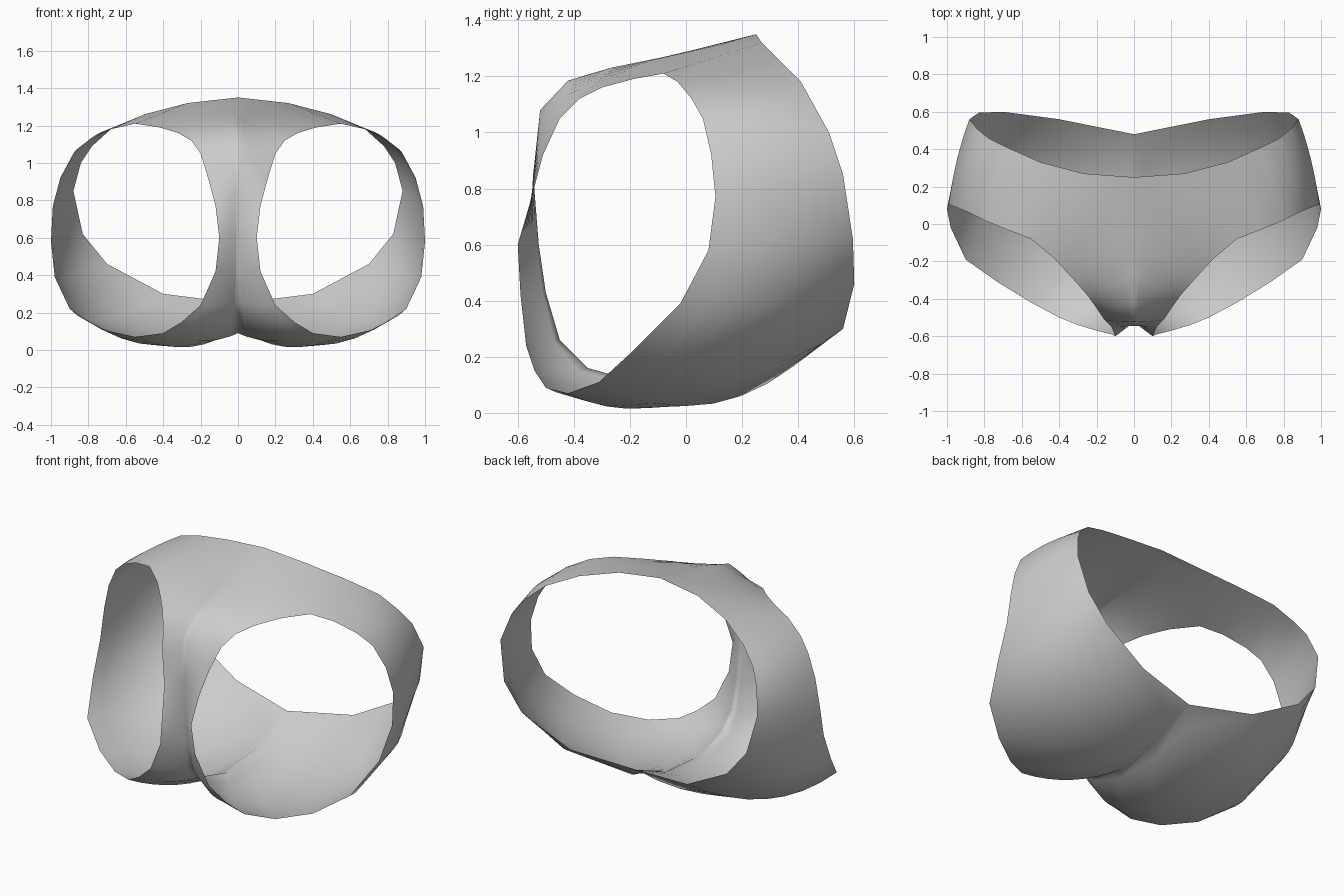
import bpy, bmesh
from mathutils import Vector

if "Cube" in bpy.data.objects:
    bpy.data.objects.remove(bpy.data.objects["Cube"])

# Leg opening rim (right-hand side), starting at the inner front edge
LEG_RIM = [(.10, -.60, .60), (.12, -.59, .42), (.20, -.57, .24), (.30, -.54, .15),
           (.40, -.50, .09), (.55, -.42, .07), (.73, -.31, .11), (.90, -.19, .22),
           (.98, -.02, .39), (1.0, .08, .58), (.99, .105, .77), (.95, .09, .92),
           (.88, .06, 1.05), (.80, .02, 1.12), (.68, -.03, 1.18), (.55, -.08, 1.21),
           (.42, -.19, 1.19), (.32, -.30, 1.16), (.25, -.38, 1.12), (.20, -.45, 1.05),
           (.16, -.51, .92), (.12, -.55, .77)]

# Matching loop: down the centre seam, round the half waist, back over the front
SEAM_WAIST = [(0, -.525, .60), (0, -.50, .43), (0, -.45, .26), (0, -.35, .16),
              (0, -.10, .09), (0, .20, .13), (0, .48, .25), (.40, .56, .30),
              (.70, .60, .46), (.83, .595, .62), (.88, .56, .85), (.84, .51, 1.0),
              (.78, .46, 1.09), (.68, .41, 1.18), (.50, .33, 1.26), (.27, .27, 1.32),
              (0, .25, 1.35), (0, -.05, 1.275), (0, -.27, 1.23), (0, -.42, 1.185),
              (0, -.52, 1.08), (0, -.545, .85)]

# How far the cloth swells outward halfway between the two loops
SWELL = [0, 0, .015, .03, .05, .09, .15, .12, .07, .02, .015,
         .02, .02, .01, 0, 0, .01, .02, .015, .01, .01, 0]
HIP_CENTRE = Vector((.45, .05, .65))
ROWS = 8

bm = bmesh.new()
columns = []
for rim, edge, swell in zip(LEG_RIM, SEAM_WAIST, SWELL):
    a, b = Vector(rim), Vector(edge)
    out = ((a + b) / 2 - HIP_CENTRE).normalized() * swell
    column = []
    for r in range(ROWS + 1):
        t = r / ROWS
        p = a.lerp(b, t) + out * 4 * t * (1 - t)
        p.x = max(p.x, 0)
        column.append(bm.verts.new(p))
    columns.append(column)

# Cloth panel between the loops
for i, col in enumerate(columns):
    nxt = columns[(i + 1) % len(columns)]
    for r in range(ROWS):
        bm.faces.new((col[r], nxt[r], nxt[r + 1], col[r + 1]))

# Mirror to the other side and weld the centre seam
half = bm.verts[:] + bm.edges[:] + bm.faces[:]
copy = bmesh.ops.duplicate(bm, geom=half)["geom"]
for v in (g for g in copy if isinstance(g, bmesh.types.BMVert)):
    v.co.x = -v.co.x
bmesh.ops.reverse_faces(bm, faces=[g for g in copy if isinstance(g, bmesh.types.BMFace)])
bmesh.ops.remove_doubles(bm, verts=bm.verts[:], dist=.0005)
bmesh.ops.recalc_face_normals(bm, faces=bm.faces[:])
# Make the cloth face outward, judged at the hip
hip = max(bm.faces, key=lambda f: f.calc_center_median().x)
if hip.normal.x < 0:
    bmesh.ops.reverse_faces(bm, faces=bm.faces[:])
for f in bm.faces:
    f.smooth = True

mesh = bpy.data.meshes.new("briefs")
bm.to_mesh(mesh)
bm.free()
cloth = bpy.data.materials.new("light_grey_cloth")
cloth.diffuse_color = (.6, .6, .6, 1)
cloth.use_nodes = True
cloth.node_tree.nodes["Principled BSDF"].inputs["Base Color"].default_value = cloth.diffuse_color
mesh.materials.append(cloth)
briefs = bpy.data.objects.new("briefs", mesh)
bpy.context.collection.objects.link(briefs)
